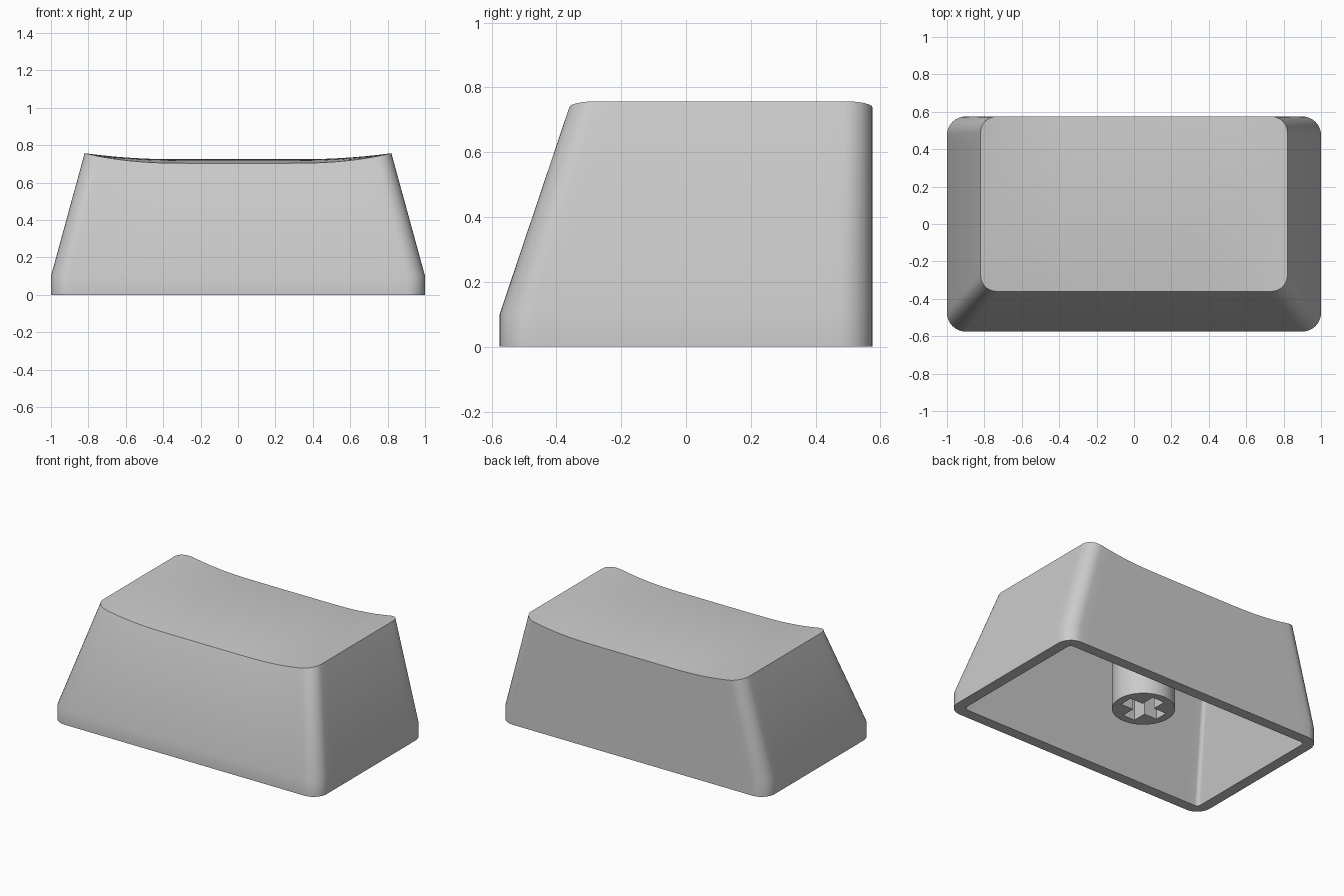
import bpy, bmesh
from math import sin, cos, pi

if "Cube" in bpy.data.objects:
    bpy.data.objects.remove(bpy.data.objects["Cube"])

ARC, MID, ROWS = 8, 28, 16   # corner segments, long-edge samples, top rows
TOP_X, TOP_Y0, TOP_Y1 = 0.82, -0.36, 0.575
ROOF = 0.64


def top_z(x, y):
    """Saddle top: ends curl up, gently crowned from front to back."""
    u = min(abs(x) / TOP_X, 1)
    v = (2 * y - TOP_Y0 - TOP_Y1) / (TOP_Y1 - TOP_Y0)
    return (0.725 + 0.032 * max((u - 0.42) / 0.58, 0) ** 2
            - 0.022 * (1 - u ** 4) * v * v)


def ring(bm, hx, y0, y1, r, z):
    """Rounded rectangle as matching front and back rows of vertices."""
    corner = [(hx - r + r * sin(a), r - r * cos(a))
              for a in (pi / 2 * i / ARC for i in range(ARC + 1))]
    flat = hx - r
    pts = [(-x, d) for x, d in reversed(corner)]
    pts += [(-flat + 2 * flat * i / MID, 0) for i in range(1, MID)]
    pts += corner
    height = z if callable(z) else (lambda x, y: z)
    return [[bm.verts.new((x, y, height(x, y))) for x, y in row]
            for row in ([(x, y0 + d) for x, d in pts],
                        [(x, y1 - d) for x, d in pts])]


def side_column(bm, r, i):
    """Vertices along the straight left (0) or right (-1) side, front to back."""
    f, b = r[0][i], r[1][i]
    return [f] + [bm.verts.new(f.co.lerp(b.co, k / ROWS))
                  for k in range(1, ROWS)] + [b]


def bridge(bm, a, b):
    la, lb = (r[0] + r[2][1:-1] + r[1][::-1] + r[3][1:-1][::-1] for r in (a, b))
    n = len(la)
    for i in range(n):
        j = (i + 1) % n
        bm.faces.new((la[i], la[j], lb[j], lb[i]))


def cap(bm, r, height):
    """Fill a ring with a grid of quads that follows the height function."""
    cols = [r[3]]
    for f, b in list(zip(r[0], r[1]))[1:-1]:
        col = [f]
        for k in range(1, ROWS):
            p = f.co.lerp(b.co, k / ROWS)
            col.append(bm.verts.new((p.x, p.y, height(p.x, p.y))))
        cols.append(col + [b])
    cols.append(r[2])
    for c, d in zip(cols, cols[1:]):
        for k in range(ROWS):
            bm.faces.new((c[k], d[k], d[k + 1], c[k + 1]))


def finish(bm, name):
    bmesh.ops.recalc_face_normals(bm, faces=bm.faces)
    mesh = bpy.data.meshes.new(name)
    bm.to_mesh(mesh)
    bm.free()
    ob = bpy.data.objects.new(name, mesh)
    bpy.context.collection.objects.link(ob)
    return ob


def smooth(ob):
    bpy.ops.object.select_all(action='DESELECT')
    ob.select_set(True)
    bpy.context.view_layer.objects.active = ob
    bpy.ops.object.shade_smooth_by_angle(angle=pi / 6)


# Hollow shell: cavity roof, cavity wall, rim, skirt, tapered wall, saddle top
bm = bmesh.new()
rings = [ring(bm, 0.795, -0.28, 0.503, 0.025, ROOF),
         ring(bm, 0.928, -0.503, 0.503, 0.025, 0),
         ring(bm, 1.0, -0.575, 0.575, 0.10, 0),
         ring(bm, 1.0, -0.575, 0.575, 0.10, 0.10),
         ring(bm, TOP_X, TOP_Y0, TOP_Y1, 0.085, top_z)]
for r in rings:
    r += [side_column(bm, r, -1), side_column(bm, r, 0)]
for a, b in zip(rings, rings[1:]):
    bridge(bm, a, b)
cap(bm, rings[0], lambda x, y: ROOF)
cap(bm, rings[-1], top_z)
smooth(finish(bm, "keycap_shell"))

# Mounting stem under the roof
STEM_Y, STEM_Z = 0.09, 0.08
bpy.ops.mesh.primitive_cylinder_add(vertices=48, radius=0.192, depth=ROOF - STEM_Z,
                                    location=(0, STEM_Y, (ROOF + STEM_Z) / 2))
stem = bpy.context.object
stem.name = "stem"

# Cross-shaped socket cut into the stem
L, W = 0.14, 0.045
quarter = [(L, -W), (L, W), (W, W)]
bm = bmesh.new()
outline = []
for k in range(4):
    c, s = round(cos(k * pi / 2)), round(sin(k * pi / 2))
    outline += [bm.verts.new((c * x - s * y, STEM_Y + s * x + c * y, 0.02))
                for x, y in quarter]
face = bm.faces.new(outline)
out = bmesh.ops.extrude_face_region(bm, geom=[face])
bmesh.ops.translate(bm, vec=(0, 0, 0.36),
                    verts=[v for v in out["geom"] if isinstance(v, bmesh.types.BMVert)])
cutter = finish(bm, "socket_cutter")
cutter.hide_render = True

bpy.context.view_layer.objects.active = stem
mod = stem.modifiers.new("socket", 'BOOLEAN')
mod.operation = 'DIFFERENCE'
mod.object = cutter
mod.solver = 'EXACT'
bpy.ops.object.modifier_apply(modifier=mod.name)
bpy.data.objects.remove(cutter)
smooth(stem)
